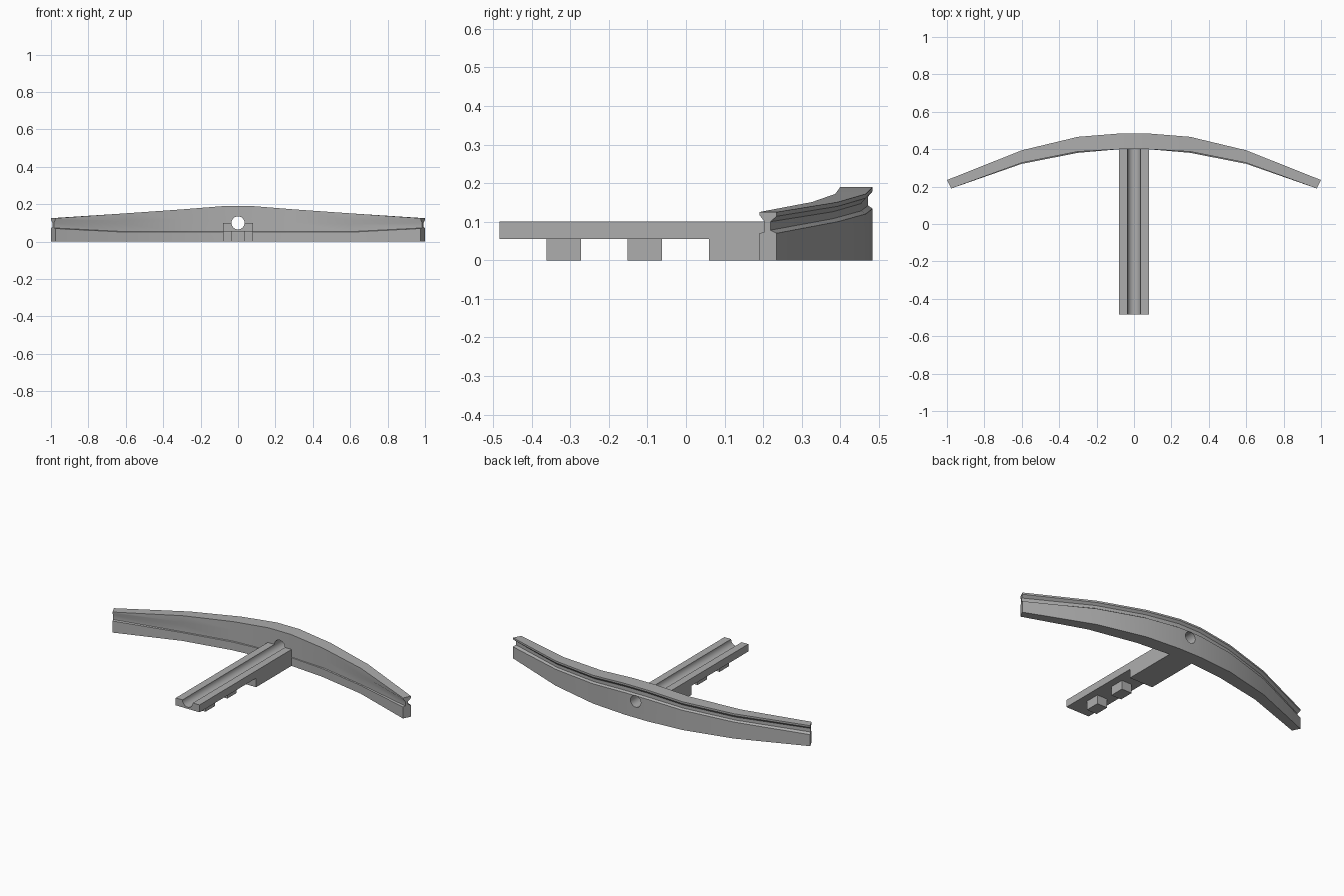
import bpy, bmesh, math
from mathutils import Vector

if "Cube" in bpy.data.objects:
    bpy.data.objects.remove(bpy.data.objects["Cube"])

grey = bpy.data.materials.new("plain grey")
grey.use_nodes = True
grey.diffuse_color = (0.42, 0.42, 0.42, 1)
grey.node_tree.nodes["Principled BSDF"].inputs["Base Color"].default_value = grey.diffuse_color

HOLE_R, HOLE_Z = 0.035, 0.1


def loft(name, rings):
    """Skin a list of equal closed rings and cap both ends."""
    bm = bmesh.new()
    loops = [[bm.verts.new(p) for p in ring] for ring in rings]
    n = len(loops[0])
    for a, b in zip(loops, loops[1:]):
        for i in range(n):
            j = (i + 1) % n
            bm.faces.new((a[i], a[j], b[j], b[i]))
    bm.faces.new(loops[0])
    bm.faces.new(loops[-1])
    bmesh.ops.recalc_face_normals(bm, faces=bm.faces[:])
    mesh = bpy.data.meshes.new(name)
    bm.to_mesh(mesh)
    bm.free()
    mesh.materials.append(grey)
    ob = bpy.data.objects.new(name, mesh)
    bpy.context.collection.objects.link(ob)
    return ob


def extrude_y(name, profile, y0, y1):
    return loft(name, [[(x, y, z) for x, z in profile] for y in (y0, y1)])


def box_profile(half, z0, z1):
    return [(-half, z0), (half, z0), (half, z1), (-half, z1)]


def smooth(ob):
    bpy.ops.object.select_all(action="DESELECT")
    ob.select_set(True)
    bpy.context.view_layer.objects.active = ob
    bpy.ops.object.shade_smooth_by_angle(angle=math.radians(30))


def limb_ring(front, back, top, ledge, front_cut, bulge, slit_low, slit_high):
    """Cross-section of the bow: string groove at the back, slit at the front."""
    f, b = Vector(front), Vector(back)
    depth = 1 - 0.02 / (b - f).length * (0.6 + front_cut)
    section = [
        (-bulge, 0), (1, 0), (1, ledge), (depth, ledge + 0.008),
        (depth, top - 0.025), (1, top - 0.011), (1, top), (0, top),
        (0, slit_high), (front_cut, slit_high - 0.018),
        (front_cut, slit_low + 0.003), (-bulge, slit_low),
    ]
    return [(*f.lerp(b, t), z) for t, z in section]


# Bow: stations from the middle out to the tip, mirrored to the other side
stations = [
    ((0.075, 0.40), (0.075, 0.484), 0.19, 0.134, 0, 0, 0.05, 0.12),
    ((0.30, 0.387), (0.30, 0.466), 0.172, 0.12, 0, 0.08, 0.05, 0.12),
    ((0.60, 0.327), (0.60, 0.394), 0.151, 0.1, 0, 0.08, 0.05, 0.112),
    ((0.977, 0.19), (1.0, 0.235), 0.125, 0.07, 0.3, 0, 0.07, 0.118),
]
right_half = [limb_ring(*s) for s in stations]
left_half = [[(-x, y, z) for x, y, z in ring] for ring in reversed(right_half)]
bow = loft("bow", left_half + right_half)

# Bolt hole through the middle of the bow
circle = [(HOLE_R * math.cos(a), HOLE_Z + HOLE_R * math.sin(a))
          for a in (math.tau * i / 24 for i in range(24))]
cutter = extrude_y("hole_cutter", circle, 0.3, 0.6)
cutter.hide_render = True
cut = bow.modifiers.new("hole", "BOOLEAN")
cut.operation = "DIFFERENCE"
cut.solver = "EXACT"
cut.object = cutter
bpy.ops.object.select_all(action="DESELECT")
bow.select_set(True)
bpy.context.view_layer.objects.active = bow
bpy.ops.object.modifier_apply(modifier=cut.name)
bpy.data.objects.remove(cutter)
smooth(bow)

# Stock with a rounded bolt channel along its top
channel = [(-HOLE_R * math.cos(a), HOLE_Z - HOLE_R * math.sin(a))
           for a in (math.pi * i / 12 for i in range(13))]
stock = extrude_y("stock", [(-0.08, HOLE_Z)] + channel
                  + [(0.08, HOLE_Z), (0.08, 0.055), (-0.08, 0.055)], -0.484, 0.402)
smooth(stock)

# Blocks under the stock
extrude_y("stock_base", box_profile(0.08, 0, 0.055), 0.06, 0.402)
extrude_y("front_lug", box_profile(HOLE_R, 0, 0.055), -0.362, -0.272)
extrude_y("rear_lug", box_profile(HOLE_R, 0, 0.055), -0.152, -0.062)
